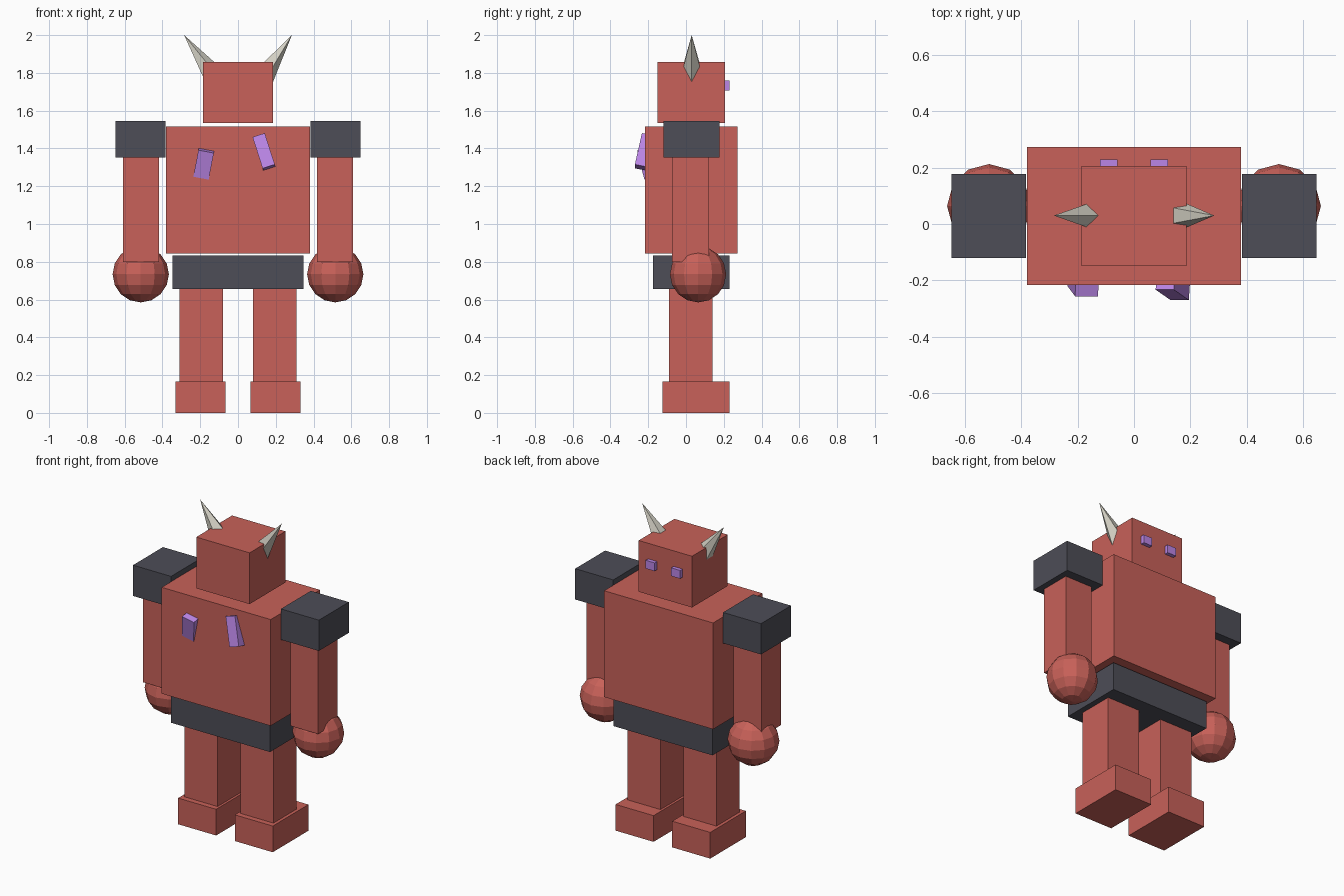
import bpy, bmesh
from math import radians
from mathutils import Matrix, Vector

if "Cube" in bpy.data.objects:
    bpy.data.objects.remove(bpy.data.objects["Cube"])


def material(name, rgb):
    m = bpy.data.materials.new(name)
    m.diffuse_color = (*rgb, 1)
    m.use_nodes = True
    m.node_tree.nodes["Principled BSDF"].inputs["Base Color"].default_value = m.diffuse_color
    return m


RED = material("red", (0.58, 0.12, 0.10))
DARK = material("charcoal", (0.075, 0.075, 0.095))
BONE = material("bone", (0.65, 0.63, 0.55))
PURPLE = material("purple", (0.50, 0.24, 0.80))


def add(name, bm, mat):
    me = bpy.data.meshes.new(name)
    bm.to_mesh(me)
    bm.free()
    me.materials.append(mat)
    ob = bpy.data.objects.new(name, me)
    bpy.context.collection.objects.link(ob)
    return ob


def tilted_box(name, centre, size, mat, rx=0, ry=0):
    bm = bmesh.new()
    m = (Matrix.Translation(centre) @ Matrix.Rotation(ry, 4, 'Y')
         @ Matrix.Rotation(rx, 4, 'X') @ Matrix.Diagonal((*size, 1)))
    bmesh.ops.create_cube(bm, size=1, matrix=m)
    return add(name, bm, mat)


def box(name, x, y, z, mat):
    """Axis-aligned box from (min, max) pairs."""
    lo, hi = Vector((x[0], y[0], z[0])), Vector((x[1], y[1], z[1]))
    return tilted_box(name, (lo + hi) / 2, hi - lo, mat)


# Body core
box("torso", (-0.38, 0.38), (-0.217, 0.273), (0.845, 1.515), RED)
box("head", (-0.186, 0.186), (-0.15, 0.206), (1.535, 1.858), RED)
box("belt", (-0.346, 0.346), (-0.175, 0.23), (0.655, 0.832), DARK)

# Paired parts: name, x range, y range, z range, material
PAIRS = [
    ("leg", (0.08, 0.31), (-0.09, 0.14), (0.163, 0.656), RED),
    ("foot", (0.065, 0.33), (-0.125, 0.23), (0, 0.165), RED),
    ("shoulder_pad", (0.383, 0.648), (-0.12, 0.178), (1.352, 1.546), DARK),
    ("arm", (0.417, 0.61), (-0.073, 0.121), (0.8, 1.353), RED),
    ("eye", (0.058, 0.12), (0.2, 0.23), (1.708, 1.76), PURPLE),
]
for side, s in (("left", -1), ("right", 1)):
    for name, x, y, z, mat in PAIRS:
        box(f"{side}_{name}", sorted((s * x[0], s * x[1])), y, z, mat)

    # Faceted round hand
    bm = bmesh.new()
    bmesh.ops.create_uvsphere(bm, u_segments=12, v_segments=8, radius=0.149,
                              matrix=Matrix.Translation((s * 0.515, 0.064, 0.734)))
    add(f"{side}_hand", bm, RED)

    # Five-sided horn leaning outwards, base sunk in the head
    bm = bmesh.new()
    m = (Matrix.Translation((s * 0.285, 0.03, 2.0))
         @ Matrix.Rotation(s * radians(35), 4, 'Y')
         @ Matrix.Translation((0, 0, -0.15))
         @ Matrix.Rotation(radians(-90), 4, 'Z'))
    bmesh.ops.create_cone(bm, cap_ends=True, segments=5, radius1=0.07,
                          radius2=0, depth=0.3, matrix=m)
    bmesh.ops.remove_doubles(bm, verts=bm.verts, dist=0.0001)
    add(f"{side}_horn", bm, BONE)

# Tilted crystals on the chest
tilted_box("left_crystal", (-0.18, -0.19, 1.325), (0.083, 0.1, 0.148), PURPLE, 0.25, 0.19)
tilted_box("right_crystal", (0.139, -0.203, 1.378), (0.068, 0.1, 0.178), PURPLE, -0.21, -0.31)
